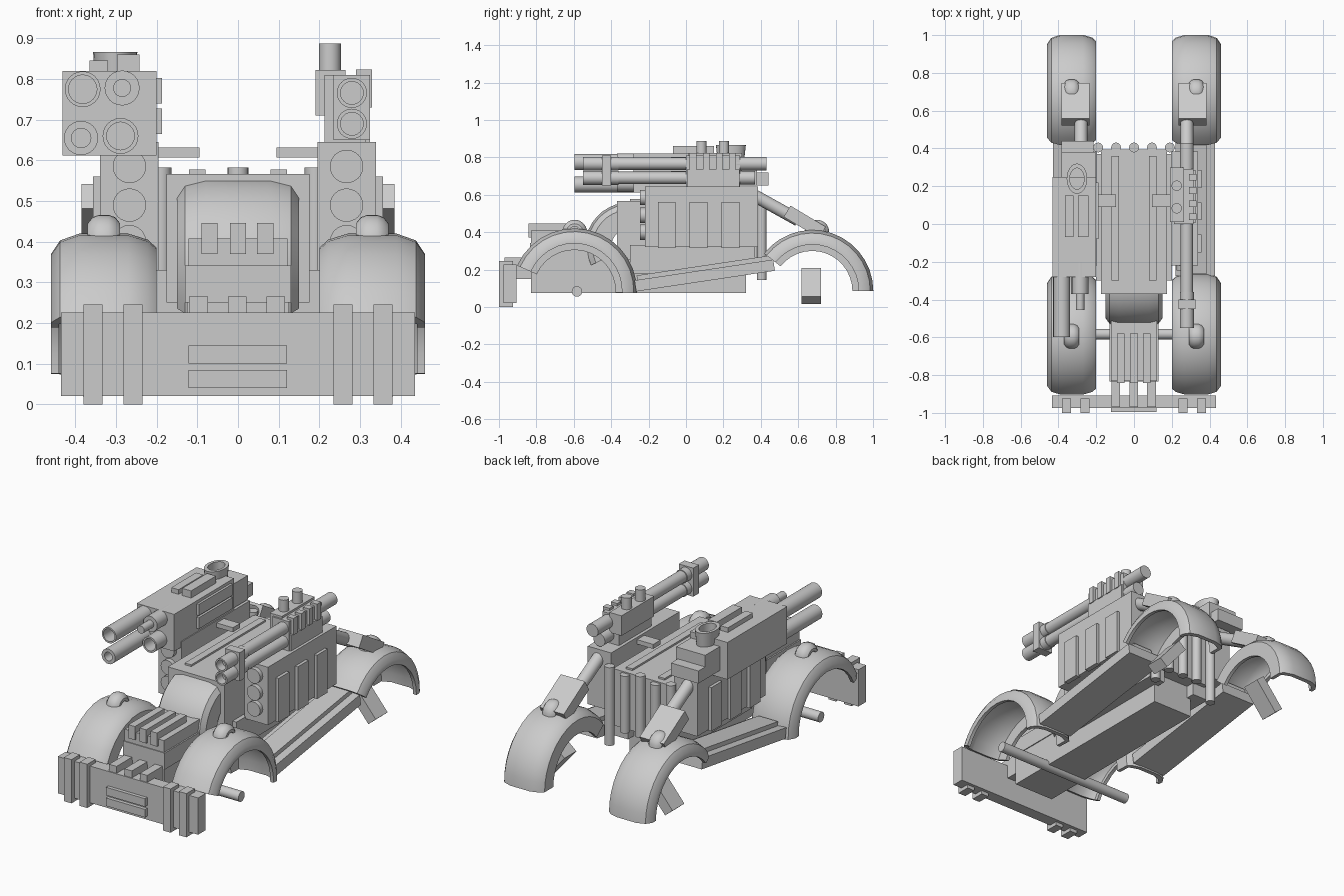
import bpy, bmesh
from math import sin, cos, radians, pi
from mathutils import Vector, Matrix

if "Cube" in bpy.data.objects:
    bpy.data.objects.remove(bpy.data.objects["Cube"])


def finish(bm, name, smooth=False):
    bmesh.ops.recalc_face_normals(bm, faces=bm.faces)
    me = bpy.data.meshes.new(name)
    bm.to_mesh(me)
    bm.free()
    ob = bpy.data.objects.new(name, me)
    bpy.context.collection.objects.link(ob)
    if smooth:
        bpy.ops.object.select_all(action='DESELECT')
        ob.select_set(True)
        bpy.context.view_layer.objects.active = ob
        bpy.ops.object.shade_smooth_by_angle(angle=radians(35))
    return ob


def turned_box(name, loc, size, rot=Matrix.Identity(4)):
    bm = bmesh.new()
    m = Matrix.Translation(loc) @ rot @ Matrix.Diagonal((*size, 1))
    bmesh.ops.create_cube(bm, size=1, matrix=m)
    return finish(bm, name)


def box(name, x0, x1, y0, y1, z0, z1):
    return turned_box(name, ((x0 + x1) / 2, (y0 + y1) / 2, (z0 + z1) / 2),
                      (abs(x1 - x0), abs(y1 - y0), abs(z1 - z0)))


def rod(name, a, b, r, bore=0, n=24, r2=None, flat=1):
    """Solid cylinder, or hollow tube when bore is given, from a to b."""
    a, b = Vector(a), Vector(b)
    q = (b - a).to_track_quat('Z', 'Y')
    r2 = r if r2 is None else r2
    section = [(0, 0), (r, 0), (r2, 1)]
    if bore:
        section += [(bore, 1), (bore, 0.15), (0, 0.15)]
    else:
        section += [(0, 1)]
    bm = bmesh.new()
    L = (b - a).length
    rings = []
    for rad, t in section:
        cnt = n if rad else 1
        rings.append([bm.verts.new(a + q @ Vector((flat * rad * cos(2 * pi * i / n),
                     rad * sin(2 * pi * i / n), t * L))) for i in range(cnt)])
    for p, s in zip(rings, rings[1:]):
        for i in range(n):
            j = (i + 1) % n
            vs = []
            for v in (p[i % len(p)], p[j % len(p)], s[j % len(s)], s[i % len(s)]):
                if v not in vs:
                    vs.append(v)
            bm.faces.new(vs)
    return finish(bm, name, True)


def arch(name, cx, cy, cz, section, a0, a1, n=14):
    """Sweep a closed (x, radius) section round an x axis."""
    bm = bmesh.new()
    rings = []
    for i in range(n + 1):
        a = radians(a0 + (a1 - a0) * i / n)
        rings.append([bm.verts.new((cx + x, cy + r * cos(a), cz + r * sin(a))) for x, r in section])
    m = len(section)
    for p, s in zip(rings, rings[1:]):
        for i in range(m):
            bm.faces.new((p[i], p[(i + 1) % m], s[(i + 1) % m], s[i]))
    bm.faces.new(rings[0])
    bm.faces.new(rings[-1])
    return finish(bm, name, True)


fender = [(-.13, .22), (-.13, .30), (-.108, .32), (-.06, .335), (.06, .335), (.108, .318), (.13, .285),
          (.13, .255), (.11, .255), (.11, .275), (.09, .295), (.05, .31), (-.06, .31), (-.11, .29), (-.11, .22)]
boss = [(-.04, .03), (-.04, .045), (-.028, .06), (-.012, .066), (.012, .066), (.028, .06), (.04, .045), (.04, .03)]

# Parts mirrored on both sides
for s, side in ((-1, 'left'), (1, 'right')):
    sec = [(s * x, r) for x, r in fender]
    arch(side + '_front_fender', s * .33, -.597, .085, sec, -2, 156)
    arch(side + '_rear_fender', s * .33, .675, .085, [(x, r * .975) for x, r in sec], 0, 142)
    for y, end in ((-.595, 'front'), (.70, 'rear')):
        arch(f'{side}_{end}_fender_boss', s * .33, y, .40, boss, 0, 180)
    # rear struts and hanging blocks
    rod(side + '_strut', (s * .28, .33, .615), (s * .28, .60, .465), .034)
    turned_box(side + '_strut_block', (s * .31, .635, .455), (.15, .22, .07), Matrix.Rotation(radians(-31), 4, 'X'))
    turned_box(side + '_rear_foot', (s * .335, .67, .112), (.06, .105, .2), Matrix.Rotation(radians(-s * 40), 4, 'Y'))
    # sloping sills
    tilt = Matrix.Rotation(radians(8.5), 4, 'X')
    turned_box(side + '_sill', (s * .325, .10, .168), (.21, .75, .06), tilt)
    turned_box(side + '_sill_step', (s * .325, .10, .20), (.12, .73, .045), tilt)
    # side pods with lamps and panels
    box(side + '_pod', s * .195, s * .34, -.22, .385, .32, .645)
    for z in (.40, .49, .585):
        rod(side + '_pod_lamp', (s * .267, -.20, z), (s * .267, -.245, z), .041)
    for y in (-.15, .02, .19):
        box(side + '_pod_panel', s * .33, s * .357, y, y + .095, .315, .56)
    box(side + '_lower_hull', s * .1, s * .2, -.30, .37, .18, .33)
    # roof ribs and weapon brackets
    box(side + '_roof_rib', s * .08, s * .12, -.30, .36, .55, .577)
    box(side + '_bracket', s * .095, s * .22, .09, .155, .607, .632)
    # bumper ribs
    for x in (.235, .333):
        box(side + '_bumper_rib', s * x, s * (x + .047), -1, -.925, 0, .245)

# Chassis, hull and axle
box('chassis', -.125, .125, -.83, .32, .075, .30)
box('hull', -.176, .176, -.37, .395, .25, .567)
rod('front_axle', (-.43, -.583, .083), (.43, -.583, .083), .028)

# Rounded cowl ahead of the hull
arch('cowl', 0, -.30, .32, [(-.15, .10), (-.15, .20), (-.13, .228), (-.08, .24), (.08, .24),
                            (.13, .228), (.15, .20), (.15, .10)], 70, 205)

# Hood and fins
box('hood_lower', -.13, .13, -.835, -.45, .25, .342)
box('hood_upper', -.122, .122, -.83, -.45, .342, .408)
for x in (-.07, 0, .067):
    box('hood_fin', x - .02, x + .02, -.842, -.58, .37, .446)
for x in (-.097, -.002, .093):
    box('nose_bar', x - .023, x + .023, -.97, -.80, .15, .265)

# Bumper
box('bumper', -.435, .435, -.975, -.907, .02, .226)
for z in (.04, .10):
    box('bumper_plate', -.122, .12, -.995, -.97, z, z + .045)

# Rear exhaust pipes
for i in range(5):
    x = (i - 2) * .095
    rod('exhaust_pipe', (x, .405, .145 if i in (0, 4) else .24),
        (x, .405, .583 if i % 2 == 0 else .56), .026, n=16)

# Left weapon: box launcher
box('launcher_body', -.432, -.2, -.28, .25, .612, .82)
box('launcher_rear', -.385, -.205, .25, .38, .65, .785)
box('launcher_tail', -.385, -.215, .38, .44, .65, .72)
rod('launcher_upper_barrel', (-.382, -.2, .775), (-.382, -.597, .775), .044, .035)
rod('launcher_lower_barrel', (-.386, -.2, .655), (-.386, -.597, .655), .042, .024)
rod('launcher_short_barrel', (-.285, -.2, .778), (-.285, -.37, .778), .043)
rod('launcher_thin_barrel', (-.285, -.36, .778), (-.285, -.455, .778), .022)
rod('launcher_cone_barrel', (-.289, -.2, .66), (-.289, -.37, .66), .044, .034)
box('launcher_strip', -.365, -.32, -.07, .15, .81, .846)
box('launcher_strip', -.297, -.242, -.07, .15, .81, .86)
rod('launcher_hatch', (-.302, .24, .775), (-.302, .24, .866), .07, .056, r2=.08, flat=.68)
for z in (.665, .74):
    box('launcher_side_plate', -.21, -.187, -.08, .22, z, z + .063)

# Right weapon: twin gun
box('gun_body', .213, .315, 0, .29, .64, .81)
box('gun_inner_block', .19, .265, .01, .30, .71, .822)
for y in (.02, .09, .16, .23):
    box('gun_comb', .29, .33, y, y + .035, .73, .824)
box('gun_comb_base', .29, .325, .005, .285, .645, .735)
for y in (.083, .203):
    rod('gun_post', (.226, y, .80), (.226, y, .887), .027)
for z, back in ((.766, .43), (.69, .37)):
    rod('gun_barrel', (.28, back, z), (.28, -.50, z), .033)
    rod('gun_muzzle', (.28, -.36, z), (.28, -.55, z), .037, .028)
    rod('gun_breech', (.28, .27, z), (.28, back, z), .036, .027)
box('gun_clamp', .235, .325, -.45, -.40, .65, .81)
